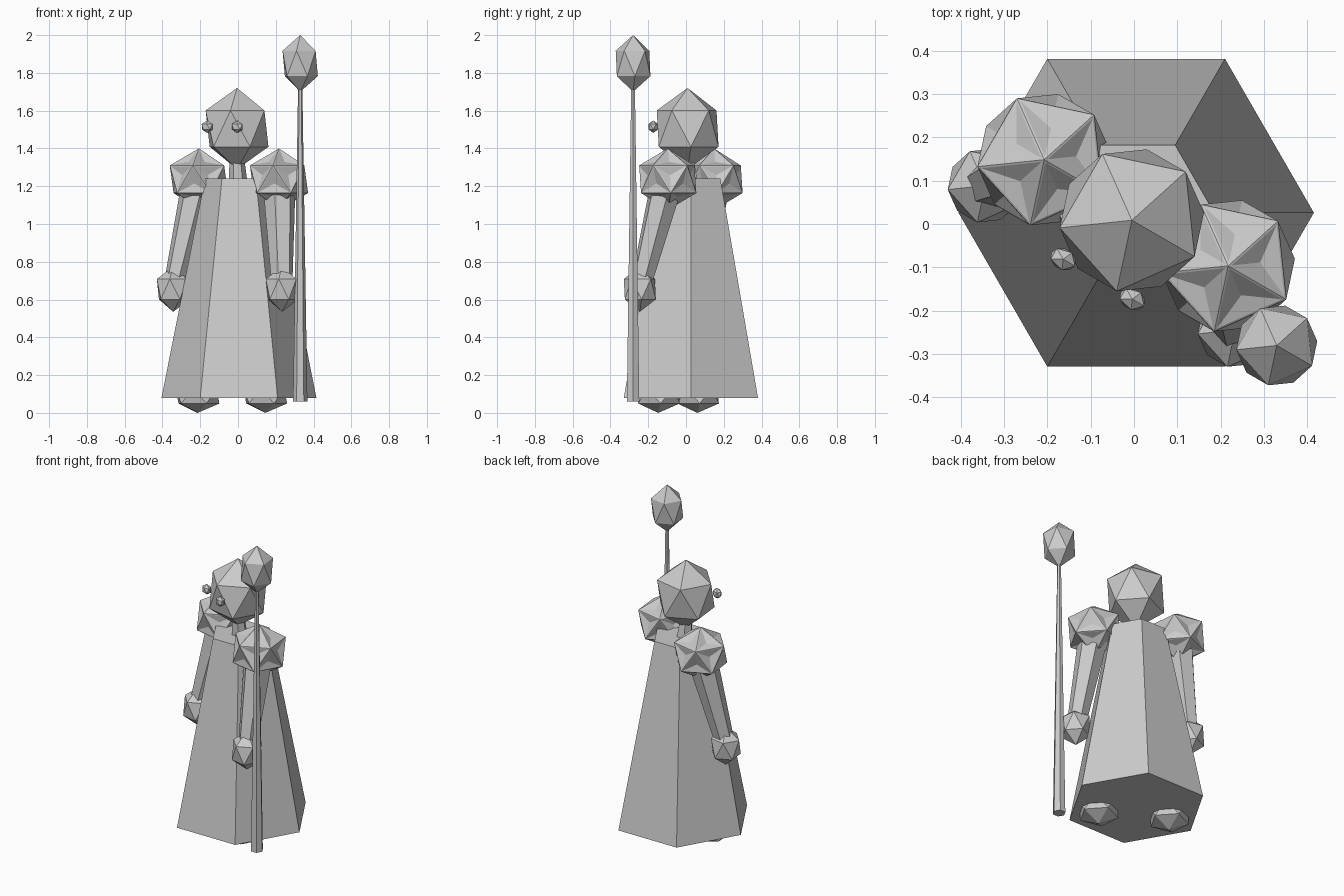
import bpy, bmesh, math
from mathutils import Vector, Matrix

if "Cube" in bpy.data.objects:
    bpy.data.objects.remove(bpy.data.objects["Cube"])

# The whole figure is turned 30 degrees about its own axis
FRAME = Matrix.Translation((0.005, 0.026, 0)) @ Matrix.Rotation(math.radians(-30), 4, 'Z')


def finish(bm, name):
    bm.transform(FRAME)
    bmesh.ops.recalc_face_normals(bm, faces=bm.faces)
    mesh = bpy.data.meshes.new(name)
    bm.to_mesh(mesh)
    bm.free()
    obj = bpy.data.objects.new(name, mesh)
    bpy.context.collection.objects.link(obj)
    return obj


def gem(name, centre, radii, panels=False):
    """Icosahedron stretched to the given radii, optionally with framed panels."""
    bm = bmesh.new()
    bmesh.ops.create_icosphere(bm, subdivisions=1, radius=1)
    bm.transform(Matrix.Translation(centre) @ Matrix.Diagonal((*radii, 1)))
    if panels:
        faces = list(bm.faces)
        bmesh.ops.inset_individual(bm, faces=faces, thickness=0.01)
        poked = bmesh.ops.poke(bm, faces=faces)
        for v in poked["verts"]:
            v.co += (Vector(centre) - v.co).normalized() * 0.015
    return finish(bm, name)


def rod(name, start, end, r_start, r_end, sides=6):
    """Tapered prism between two points."""
    a, b = Vector(start), Vector(end)
    d = b - a
    turn = Matrix.Identity(4)
    if math.hypot(d.x, d.y) > 1e-6:
        turn = Vector((0, 0, 1)).rotation_difference(d).to_matrix().to_4x4()
    bm = bmesh.new()
    bmesh.ops.create_cone(bm, cap_ends=True, segments=sides, radius1=r_start,
                          radius2=r_end, depth=d.length)
    bm.transform(Matrix.Translation((a + b) / 2) @ turn)
    return finish(bm, name)


# Robe, neck and head
rod("robe", (0, 0, 0.08), (0, 0, 1.24), 0.41, 0.18)
rod("neck", (0, -0.01, 1.22), (0, -0.02, 1.33), 0.05, 0.04)
gem("head", (0, -0.02, 1.505), (0.187, 0.187, 0.215))

# Paired parts
for side, s in (("left", -1), ("right", 1)):
    shoulder = (s * 0.245, 0, 1.237)
    hand = (s * 0.333, -0.12, 0.655)
    gem(side + "_shoulder_pad", shoulder, (0.173, 0.173, 0.163), panels=True)
    rod(side + "_arm", shoulder, hand, 0.09, 0.055)
    gem(side + "_hand", hand, (0.097, 0.097, 0.12))
    gem(side + "_foot", (s * 0.207, -0.08, 0.09), (0.13, 0.13, 0.09))
    gem(side + "_eye", (s * 0.092, -0.177, 1.515), (0.035, 0.027, 0.033))

# Staff with its stone
rod("staff", (0.434, -0.103, 0.06), (0.434, -0.103, 1.75), 0.038, 0.011)
gem("staff_stone", (0.434, -0.103, 1.85), (0.105, 0.105, 0.15))
